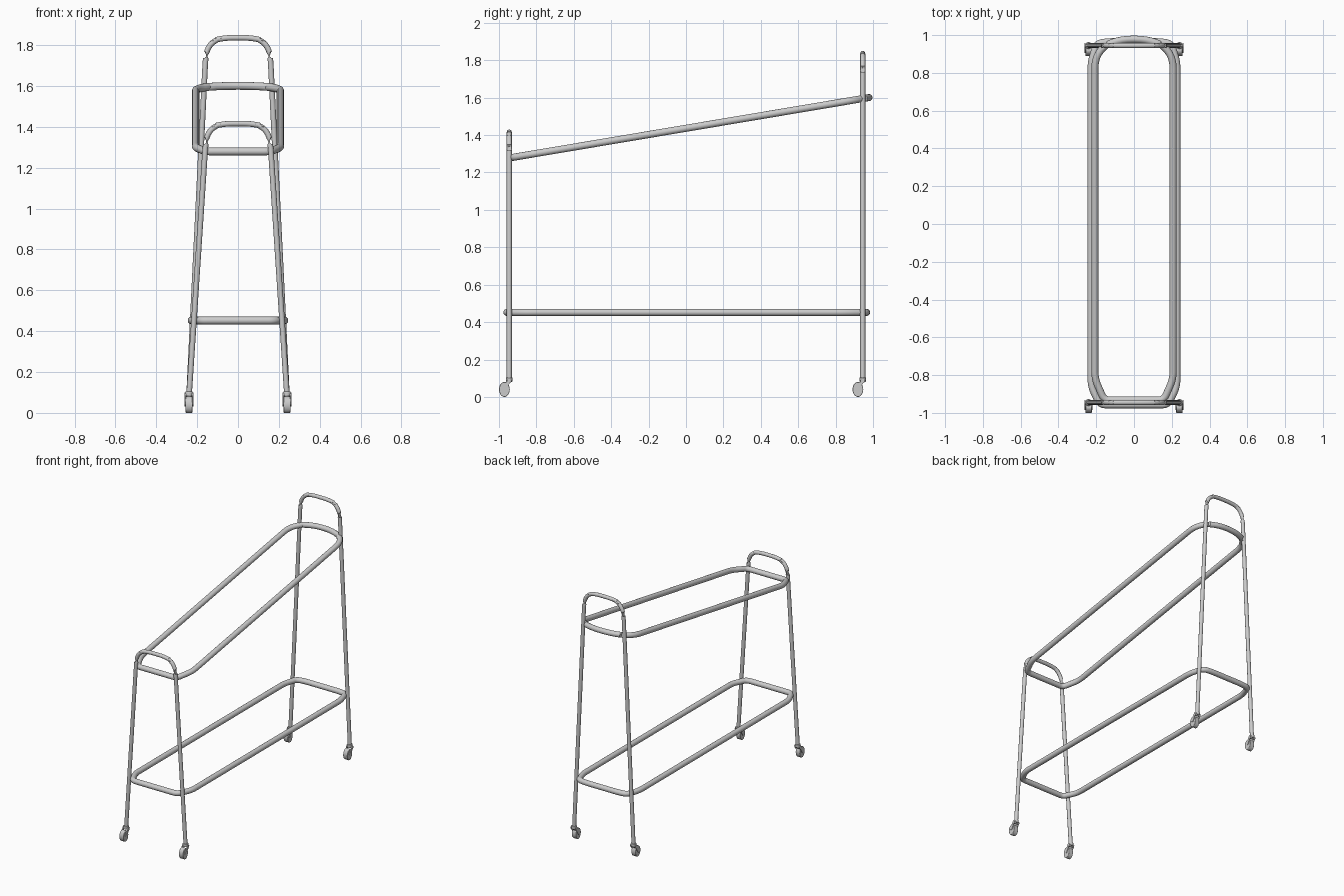
import bpy, math
from mathutils import Vector, Matrix

if "Cube" in bpy.data.objects:
    bpy.data.objects.remove(bpy.data.objects["Cube"])


def fillet(pts, radii, closed):
    """Replace each corner of a path with a short arc-like curve."""
    out, n = [], len(pts)
    pts = [Vector(p) for p in pts]
    for i, p in enumerate(pts):
        if radii[i] == 0 or (not closed and i in (0, n - 1)):
            out.append(p)
            continue
        a = p + (pts[i - 1] - p).normalized() * radii[i]
        b = p + (pts[(i + 1) % n] - p).normalized() * radii[i]
        for k in range(7):
            t = k / 6
            out.append(a * (1 - t) ** 2 + p * 2 * t * (1 - t) + b * t * t)
    return out


def tube(name, pts, radii, r, closed=False):
    cu = bpy.data.curves.new(name, 'CURVE')
    cu.dimensions = '3D'
    cu.bevel_depth = r
    cu.bevel_resolution = 6
    cu.use_fill_caps = True
    path = fillet(pts, radii, closed)
    sp = cu.splines.new('POLY')
    sp.points.add(len(path) - 1)
    for q, v in zip(sp.points, path):
        q.co = (*v, 1)
    sp.use_cyclic_u = closed
    ob = bpy.data.objects.new(name, cu)
    bpy.context.collection.objects.link(ob)
    bpy.ops.object.select_all(action='DESELECT')
    bpy.context.view_layer.objects.active = ob
    ob.select_set(True)
    bpy.ops.object.convert(target='MESH')
    bpy.ops.object.shade_smooth_by_angle(angle=math.radians(40))
    return bpy.context.object


def mirrored(half):
    """Complete a half path (right side) with its mirror image in x."""
    return half + [(-x, y, z) for x, y, z in reversed(half)]


def cylinder(name, loc, r, depth, rot=(0, 0, 0), scale=(1, 1, 1)):
    bpy.ops.mesh.primitive_cylinder_add(vertices=24, radius=r, depth=depth, location=loc, rotation=rot)
    ob = bpy.context.object
    ob.name = name
    ob.scale = scale
    mod = ob.modifiers.new('edge', 'BEVEL')
    mod.width, mod.segments, mod.limit_method = 0.003, 2, 'ANGLE'
    bpy.ops.object.shade_smooth_by_angle(angle=math.radians(40))
    return ob


def box(name, loc, size, rot):
    bpy.ops.mesh.primitive_cube_add(size=1, location=loc, rotation=rot)
    ob = bpy.context.object
    ob.name = name
    ob.scale = size
    return ob


# End frames: splayed legs joined by a bowed arch
for name, y, top in (('front_frame', -0.945, 1.416), ('back_frame', 0.945, 1.836)):
    half = [(0.24, y, 0.08), (0.16, y, top - 0.12), (0.15, y, top - 0.022), (0.075, y, top)]
    pts = mirrored(half)
    rad = [0, 0.03, 0.07, 0.05]
    tube(name, pts, rad + rad[::-1], 0.0135)


# Lower ring, level
half = [(0.18, -0.957, 0.452), (0.227, -0.86, 0.452), (0.227, 0.86, 0.452), (0.195, 0.957, 0.452), (0.13, 0.965, 0.452)]
rad = [0.03, 0.04, 0.04, 0.03, 0.03]
tube('lower_ring', mirrored(half), rad + rad[::-1], 0.019, True)


# Upper ring, sloping up to the back with a bowed back end
def slope(x, y):
    return (x, y, 1.28 + (y + 0.93) * 0.168)


half = [slope(0.158, -0.932), slope(0.207, -0.82), slope(0.207, 0.915), slope(0.09, 0.978)]
rad = [0.03, 0.04, 0.09, 0.08]
tube('upper_ring', mirrored(half), rad + rad[::-1], 0.019, True)

# Swivel casters
for y in (-0.945, 0.945):
    for x in (-0.24, 0.24):
        cylinder('caster_collar', (x, y, 0.093), 0.018, 0.022)
        cylinder('caster_wheel', (x, y - 0.026, 0.04), 0.04, 0.034, (0, math.pi / 2, 0), (1, 0.72, 1))
        for s in (-1, 1):
            box('caster_fork', (x + s * 0.019, y - 0.013, 0.066), (0.005, 0.018, 0.068), (math.radians(-32), 0, 0))
        box('fork_bridge', (x, y - 0.001, 0.084), (0.042, 0.022, 0.012), (math.radians(-32), 0, 0))
